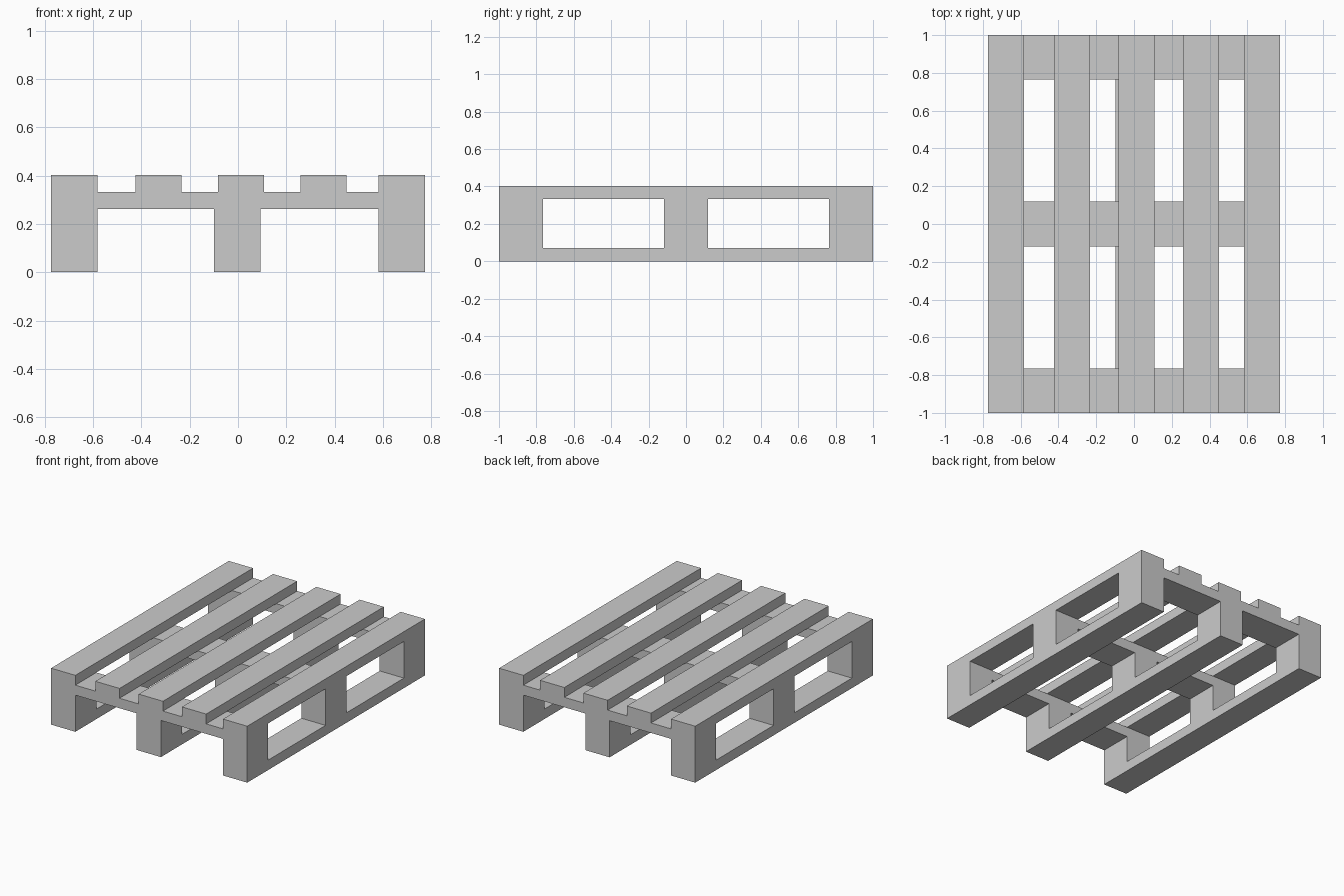
import bpy
import bmesh

if "Cube" in bpy.data.objects:
    bpy.data.objects.remove(bpy.data.objects["Cube"])


def box(name, x, y, z):
    """Axis-aligned box from (min, max) ranges."""
    bm = bmesh.new()
    bmesh.ops.create_cube(bm, size=1)
    size = [r[1] - r[0] for r in (x, y, z)]
    mid = [(r[0] + r[1]) / 2 for r in (x, y, z)]
    bmesh.ops.scale(bm, vec=size, verts=bm.verts)
    mesh = bpy.data.meshes.new(name)
    bm.to_mesh(mesh)
    bm.free()
    obj = bpy.data.objects.new(name, mesh)
    obj.location = mid
    bpy.context.collection.objects.link(obj)
    return obj


HALF_X = 0.773
BOARD_W = 0.191
FULL_Y = (-1.0, 1.0)
ROWS = [(-1.0, -0.764), (-0.118, 0.118), (0.764, 1.0)]


def span(center):
    return (center - BOARD_W / 2, center + BOARD_W / 2)


edge = HALF_X - BOARD_W / 2

# Top deck boards running front to back
for i, cx in enumerate([-edge, -0.329, 0.013, 0.354, edge]):
    box(f"deck_board_{i + 1}", span(cx), FULL_Y, (0.332, 0.402))

# Cross boards under the deck
for i, row in enumerate(ROWS):
    box(f"cross_board_{i + 1}", (-HALF_X, HALF_X), row, (0.261, 0.332))

# Bottom runners with three spacer blocks each
for i, cx in enumerate([-edge, -0.003, edge]):
    box(f"bottom_runner_{i + 1}", span(cx), FULL_Y, (0.0, 0.071))
    for j, row in enumerate(ROWS):
        box(f"spacer_block_{i + 1}_{j + 1}", span(cx), row, (0.071, 0.261))
